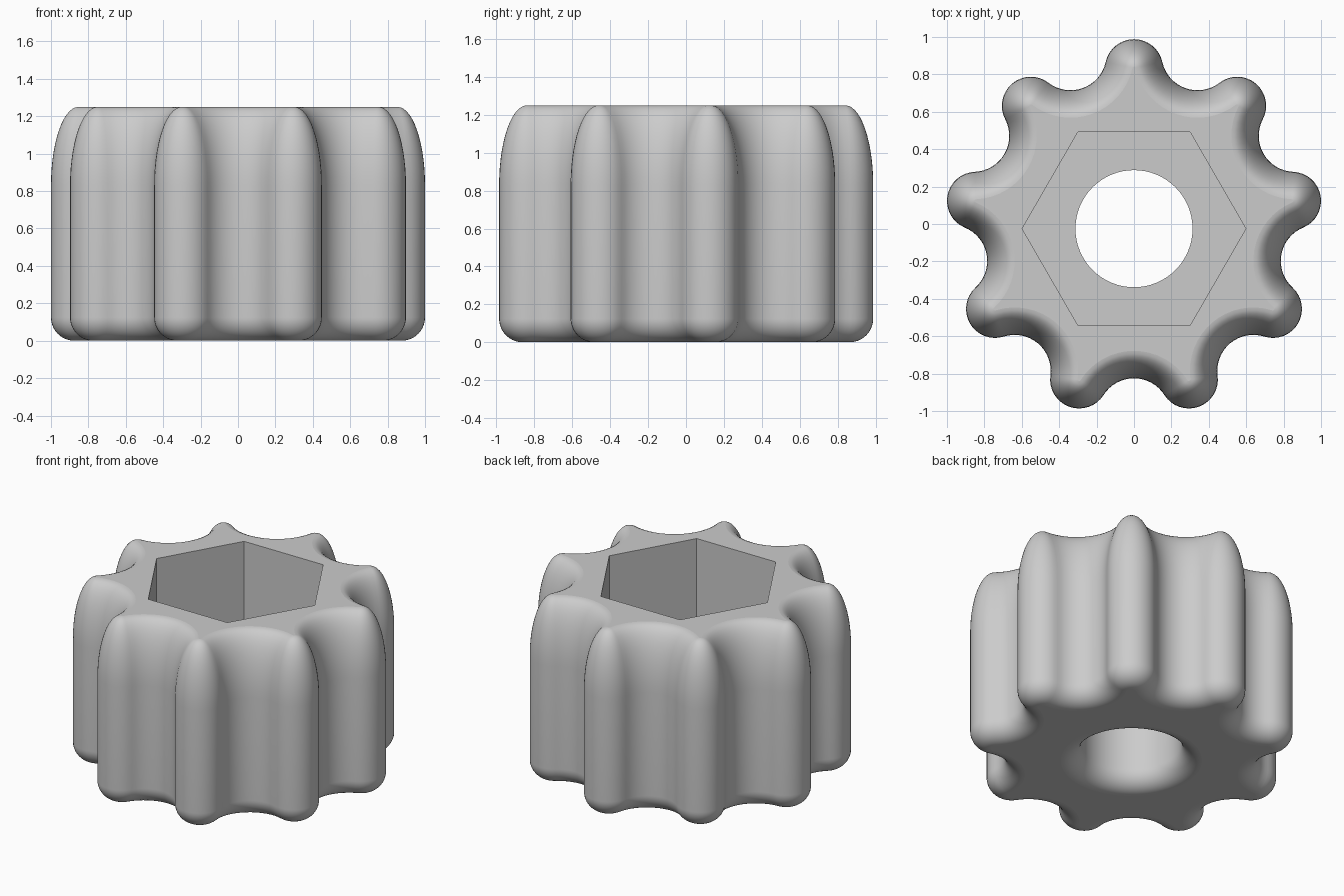
import bpy
import bmesh
from math import cos, sin, pi, radians, atan2
from mathutils import Vector

cube = bpy.data.objects.get("Cube")
if cube:
    bpy.data.objects.remove(cube)

LOBES = 9
CENTRE_Y = -0.025
HEIGHT = 1.25
LOBE_DIST, LOBE_R = 0.858, 0.155     # centre distance and radius of each lobe
VALLEY = 0.80                        # distance from axis to valley floor
TOP_IN, TOP_H = 0.147, 0.42          # elliptical rounding at the top
BOTTOM_R = 0.125                     # round at the bottom rim and bore
HEX_R, HEX_FLOOR = 0.598, 0.5
BORE_R = 0.313


def polar(r, a):
    return Vector((r * cos(a), r * sin(a)))


# Valley arc radius that is tangent to both neighbouring lobes
half = pi / LOBES
near = LOBE_DIST * cos(half)
valley_r = ((LOBE_DIST**2 + VALLEY**2 - 2 * near * VALLEY - LOBE_R**2)
            / (2 * (LOBE_R + near - VALLEY)))
valley_c = polar(VALLEY + valley_r, half)
to_valley = valley_c - Vector((LOBE_DIST, 0))
tangent = atan2(to_valley.y, to_valley.x)


def outline(inset, steps=16):
    """Lobed outline, offset inwards by inset."""
    points = []
    for k in range(LOBES):
        turn = pi / 2 + 2 * half * k
        for i in range(steps):
            a = tangent * (2 * i / steps - 1)
            points.append(polar(LOBE_DIST, turn) + polar(LOBE_R - inset, a + turn))
        start, end = tangent + pi, 2 * half + pi - tangent
        for i in range(steps):
            a = start + (end - start) * i / steps
            points.append(polar(valley_c.length, half + turn)
                          + polar(valley_r + inset, a + turn))
    return points


def circle(r, n):
    return [polar(r, 2 * pi * i / n) for i in range(n)]


bm = bmesh.new()


def ring(points, z):
    return [bm.verts.new((p.x, p.y + CENTRE_Y, z)) for p in points]


def skin(rings):
    for a, b in zip(rings, rings[1:]):
        n = len(a)
        for i in range(n):
            j = (i + 1) % n
            bm.faces.new((a[i], a[j], b[j], b[i]))


def cap(outer, inner):
    """Flat face between two loops."""
    edges = [bm.edges.get((r[i - 1], r[i])) or bm.edges.new((r[i - 1], r[i]))
             for r in (outer, inner) for i in range(len(r))]
    made = bmesh.ops.triangle_fill(bm, edges=edges, use_beauty=True)
    return [f for f in made["geom"] if isinstance(f, bmesh.types.BMFace)]


# Lobed outer wall with rounded rims
quarter = [radians(90) * i / 14 for i in range(15)]
wall = [ring(outline(BOTTOM_R * (1 - sin(t))), BOTTOM_R * (1 - cos(t))) for t in quarter]
wall += [ring(outline(TOP_IN * (1 - cos(t))), HEIGHT - TOP_H * (1 - sin(t))) for t in quarter]
skin(wall)

# Hexagonal pocket and round bore with a flared mouth
pocket = [ring(circle(HEX_R, 6), z) for z in (HEIGHT, HEX_FLOOR)]
skin(pocket)
bore = [ring(circle(BORE_R, 64), HEX_FLOOR)]
bore += [ring(circle(BORE_R + BOTTOM_R * (1 - cos(t)), 64), BOTTOM_R * (1 - sin(t)))
         for t in quarter]
skin(bore)

# Flat top, pocket floor and underside
flat = cap(wall[-1], pocket[0]) + cap(pocket[1], bore[0]) + cap(wall[0], bore[-1])
bmesh.ops.recalc_face_normals(bm, faces=bm.faces)
flat_ids = {f.index for f in flat} if not bm.faces.index_update() else set()

mesh = bpy.data.meshes.new("knob_body")
bm.to_mesh(mesh)
bm.free()
knob = bpy.data.objects.new("knob_body", mesh)
bpy.context.collection.objects.link(knob)

grey = bpy.data.materials.new("plain grey")
grey.use_nodes = True
colour = (0.6, 0.6, 0.6, 1)
grey.diffuse_color = colour
grey.node_tree.nodes["Principled BSDF"].inputs["Base Color"].default_value = colour
mesh.materials.append(grey)

bpy.ops.object.select_all(action="DESELECT")
knob.select_set(True)
bpy.context.view_layer.objects.active = knob
bpy.ops.object.shade_smooth_by_angle(angle=radians(35))
for i in flat_ids:
    mesh.polygons[i].use_smooth = False
